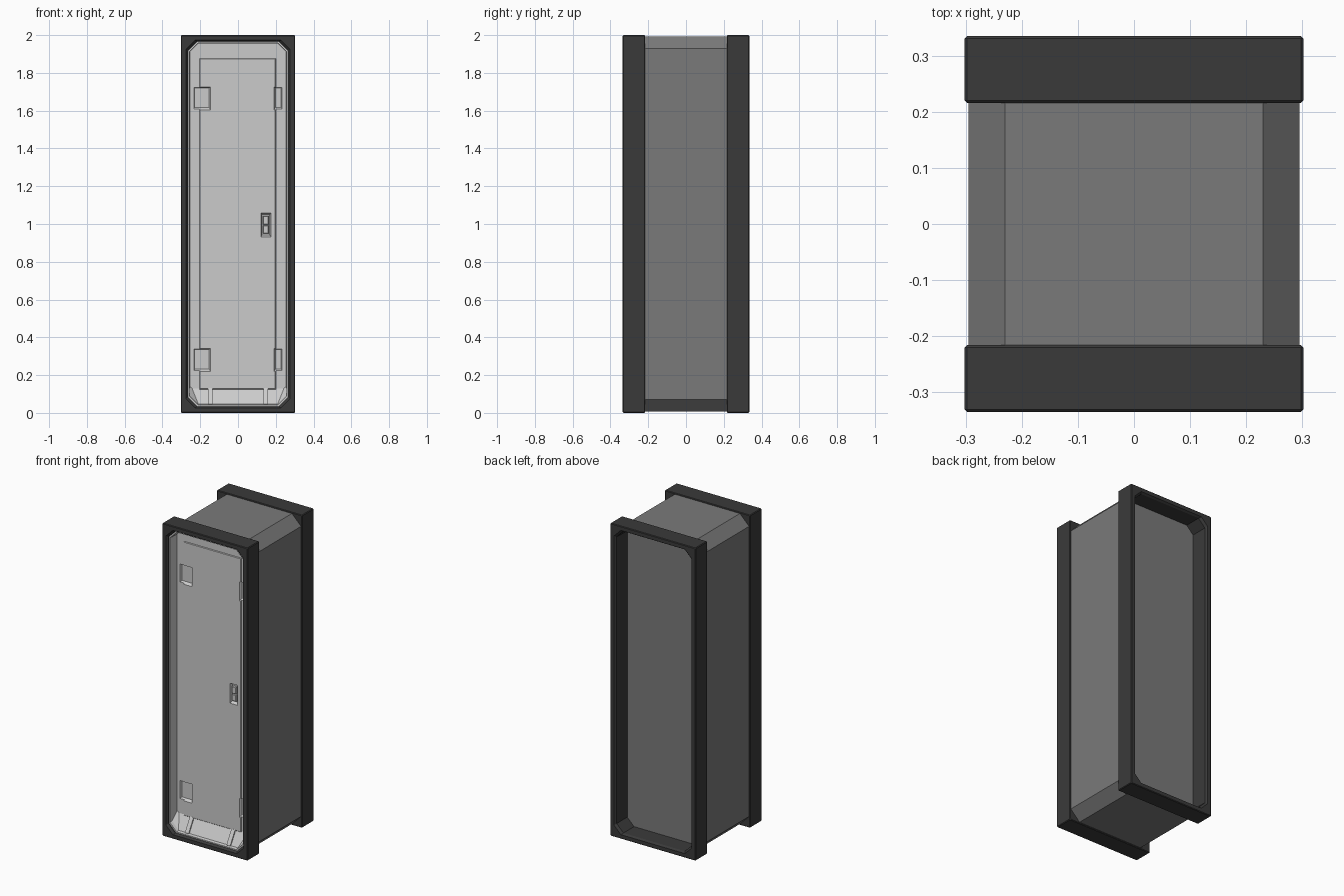
import bpy, bmesh

if "Cube" in bpy.data.objects:
    bpy.data.objects.remove(bpy.data.objects["Cube"])


def material(name, v):
    m = bpy.data.materials.new(name)
    m.diffuse_color = (v, v, v, 1)
    m.use_nodes = True
    m.node_tree.nodes["Principled BSDF"].inputs["Base Color"].default_value = m.diffuse_color
    return m


DARK = material("dark_frame", 0.042)
MID = material("mid_shell", 0.195)


def octagon(hw, z0, z1, c, y, cb=None):
    """Chamfered rectangle in the XZ plane; cb is the bottom chamfer."""
    b = c if cb is None else cb
    pts = [(-hw + b, z0), (hw - b, z0), (hw, z0 + b), (hw, z1 - c),
           (hw - c, z1), (-hw + c, z1), (-hw, z1 - c), (-hw, z0 + b)]
    return [(x, y, z) for x, z in pts]


def rect(x0, x1, z0, z1, y):
    return [(x0, y, z0), (x1, y, z0), (x1, y, z1), (x0, y, z1)]


def loft(name, rings, mat=None, closed=False):
    """Skin successive rings; cap the ends or close into a tube."""
    bm = bmesh.new()
    loops = [[bm.verts.new(p) for p in r] for r in rings]
    n = len(loops[0])
    pairs = list(zip(loops, loops[1:]))
    if closed:
        pairs.append((loops[-1], loops[0]))
    else:
        bm.faces.new(loops[0])
        bm.faces.new(loops[-1])
    for a, b in pairs:
        for i in range(n):
            j = (i + 1) % n
            bm.faces.new((a[i], a[j], b[j], b[i]))
    bmesh.ops.recalc_face_normals(bm, faces=bm.faces)
    me = bpy.data.meshes.new(name)
    bm.to_mesh(me)
    bm.free()
    ob = bpy.data.objects.new(name, me)
    bpy.context.collection.objects.link(ob)
    if mat:
        me.materials.append(mat)
    return ob


def pocket(target, cutter):
    mod = target.modifiers.new("pocket", 'BOOLEAN')
    mod.operation, mod.solver, mod.object = 'DIFFERENCE', 'EXACT', cutter
    bpy.context.view_layer.objects.active = target
    bpy.ops.object.modifier_apply(modifier=mod.name)


# Chamfered shell between the frames
loft("shell", [octagon(0.295, 0.007, 1.993, 0.065, y) for y in (-0.218, 0.218)], MID)

# Front and back frames with softened edges and a chamfered opening
for name, s in (("front_frame", -1), ("back_frame", 1)):
    loft(name, [octagon(0.298, 0.004, 1.996, 0.004, s * 0.216),
                octagon(0.302, 0, 2, 0.004, s * 0.220),
                octagon(0.302, 0, 2, 0.004, s * 0.331),
                octagon(0.298, 0.004, 1.996, 0.004, s * 0.335),
                octagon(0.275, 0.027, 1.973, 0.048, s * 0.335),
                octagon(0.265, 0.035, 1.965, 0.048, s * 0.322),
                octagon(0.263, 0.037, 1.963, 0.048, s * 0.216)], DARK, closed=True)

# Door surround: recessed tray with a sloping sill
tray = loft("door_surround", [octagon(0.267, 0.033, 1.967, 0.048, -0.217),
                              octagon(0.267, 0.033, 1.967, 0.048, -0.318),
                              octagon(0.258, 0.042, 1.958, 0.047, -0.318),
                              octagon(0.257, 0.046, 1.957, 0.047, -0.300),
                              octagon(0.255, 0.130, 1.955, 0.045, -0.250, 0.012)])

# Door leaf, slightly proud of the surround
door = loft("door", [rect(-0.205, 0.200, 0.125, 1.877, -0.235),
                     rect(-0.205, 0.200, 0.125, 1.877, -0.253),
                     rect(-0.202, 0.197, 0.128, 1.874, -0.256)])

# Hinge and latch pockets, with sloped sides
cutters = []
for z in (0.22, 1.605):
    for x0, x1 in ((-0.237, -0.145), (0.190, 0.236)):
        cutters.append(loft("pocket_cutter", [
            rect(x0 - 0.002, x1 + 0.002, z - 0.004, z + 0.122, -0.260),
            rect(x0 + 0.008, x1 - 0.008, z + 0.012, z + 0.115, -0.240)]))
cutters.append(loft("handle_cutter", [rect(0.120, 0.176, 0.928, 1.062, -0.262),
                                      rect(0.128, 0.168, 0.942, 1.050, -0.238)]))
for c in cutters:
    c.hide_render = True
    for target in (tray, door):
        pocket(target, c)
for c in cutters:
    bpy.data.objects.remove(c)

# Handle grip: two stacked blocks in its pocket
for name, z0, z1 in (("handle_lower", 0.950, 0.993), ("handle_upper", 0.997, 1.042)):
    loft(name, [rect(0.133, 0.163, z0, z1, -0.232),
                rect(0.133, 0.163, z0, z1, -0.252),
                rect(0.136, 0.160, z0 + 0.003, z1 - 0.003, -0.255)])

# Ribs on the sloping sill
for name, x in (("left_sill_rib", -0.147), ("right_sill_rib", 0.147)):
    h = 0.013
    profile = [(-0.300, 0.040), (-0.308, 0.048), (-0.258, 0.132), (-0.240, 0.125)]
    loft(name, [[(x + d, y, z) for y, z in profile] for d in (-h, h)])
